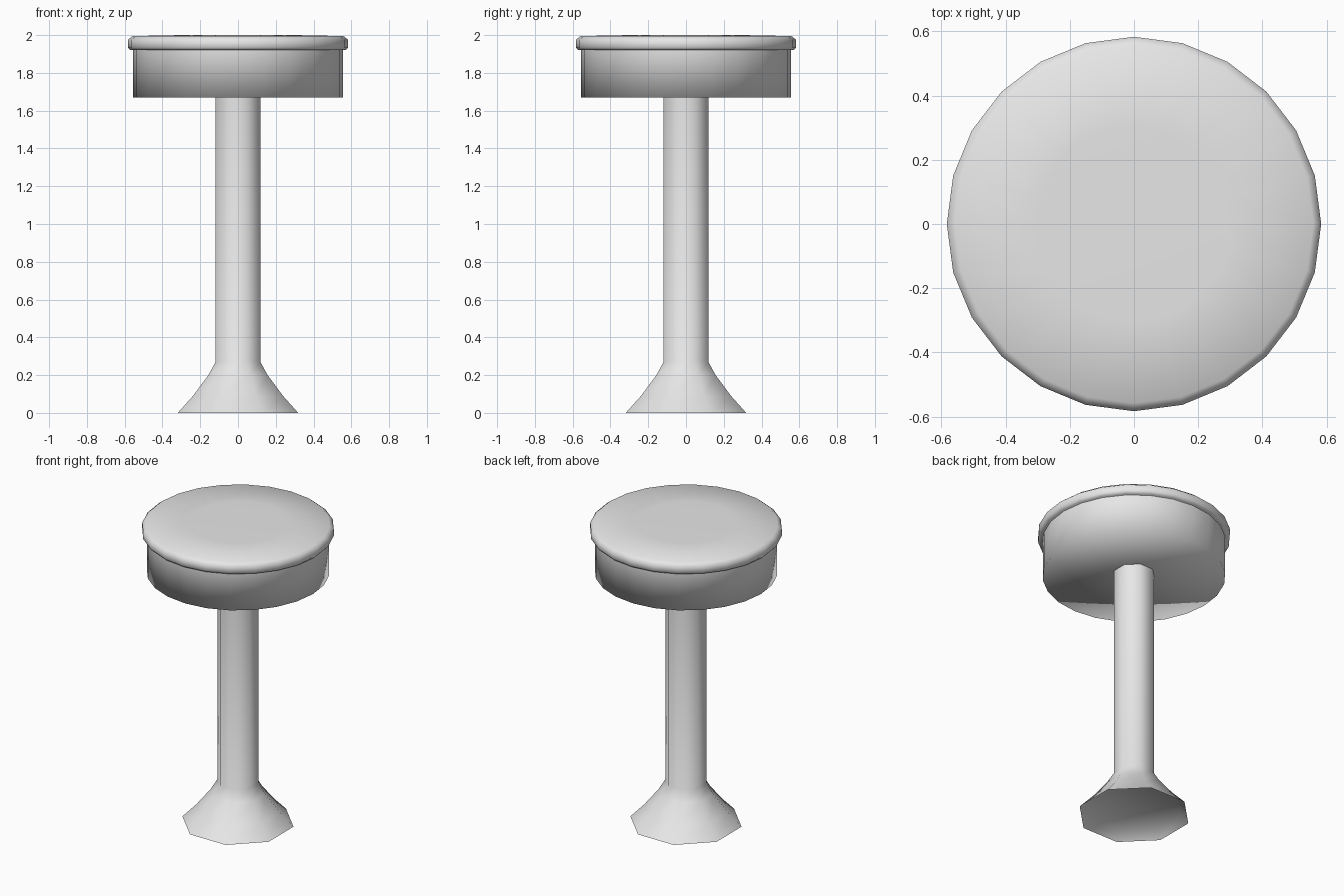
import bpy, bmesh, math

cube = bpy.data.objects.get("Cube")
if cube:
    bpy.data.objects.remove(cube, do_unlink=True)

# The single grey finish
grey = bpy.data.materials.new("plain_grey")
grey.use_nodes = True
grey.diffuse_color = (0.8, 0.8, 0.8, 1)
for node in grey.node_tree.nodes:
    if node.type == 'BSDF_PRINCIPLED':
        node.inputs["Base Color"].default_value = (0.8, 0.8, 0.8, 1)


def lathe(name, profile, sides, turn, smooth_angle):
    """Spin (radius, height) points about z; radius 0 closes to a point."""
    bm = bmesh.new()
    rings = []
    for r, z in profile:
        count = sides if r > 0 else 1
        angles = [turn + math.tau * i / sides for i in range(count)]
        rings.append([bm.verts.new((r * math.cos(a), r * math.sin(a), z)) for a in angles])
    for low, high in zip(rings, rings[1:]):
        for i in range(sides):
            j = (i + 1) % sides
            corners = [low[i % len(low)], low[j % len(low)],
                       high[j % len(high)], high[i % len(high)]]
            bm.faces.new(list(dict.fromkeys(corners)))
    bmesh.ops.recalc_face_normals(bm, faces=bm.faces)
    mesh = bpy.data.meshes.new(name)
    bm.to_mesh(mesh)
    bm.free()
    mesh.materials.append(grey)
    obj = bpy.data.objects.new(name, mesh)
    bpy.context.collection.objects.link(obj)
    bpy.ops.object.select_all(action='DESELECT')
    obj.select_set(True)
    bpy.context.view_layer.objects.active = obj
    bpy.ops.object.shade_smooth_by_angle(angle=math.radians(smooth_angle))
    return obj


# Octagonal column with a flared foot, shallow hollow underneath
half_turn = math.pi / 8
lathe("pedestal",
      [(0, 0.05), (0.29, 0.05), (0.345, 0), (0.258, 0.09), (0.17, 0.2),
       (0.128, 0.27), (0.128, 1.69)], 8, half_turn, 60)

# Drum under the seat, softly shaded round its lower corner
lathe("seat_drum",
      [(0, 1.69), (0.555, 1.67), (0.555, 1.93)], 24, 0, 100)

# Cushion with a rounded rim and nearly flat top
lathe("seat_cushion",
      [(0, 1.92), (0.57, 1.92), (0.583, 1.935), (0.583, 1.975),
       (0.558, 1.995), (0.3, 2.0), (0, 2.0)], 24, 0, 70)
